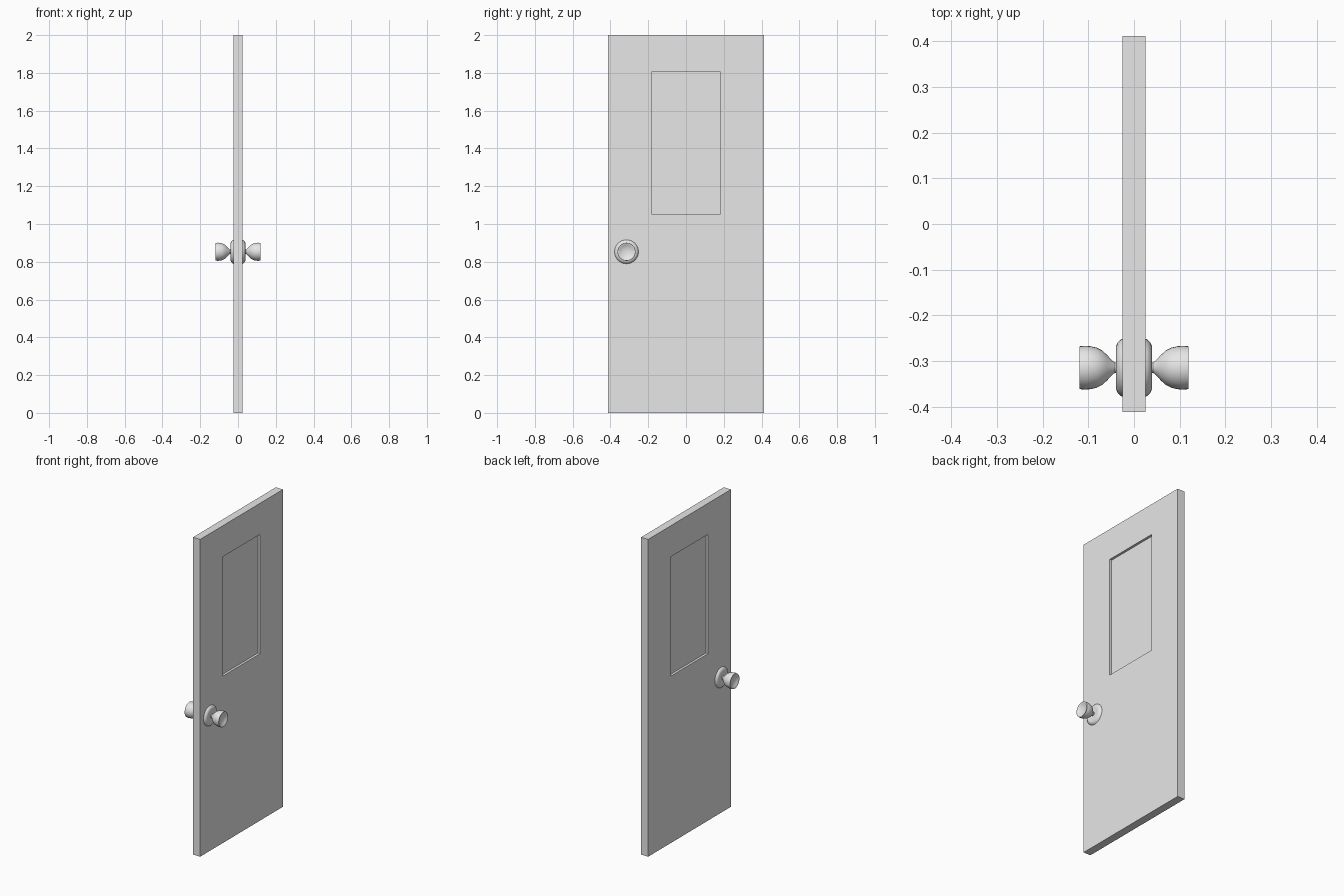
import bpy, bmesh, math
from mathutils import Vector

if "Cube" in bpy.data.objects:
    bpy.data.objects.remove(bpy.data.objects["Cube"])

grey = bpy.data.materials.new("light grey")
grey.use_nodes = True
grey.diffuse_color = (0.8, 0.8, 0.8, 1)
for node in grey.node_tree.nodes:
    if node.type == 'BSDF_PRINCIPLED':
        node.inputs["Base Color"].default_value = (0.8, 0.8, 0.8, 1)


def finish(bm, name):
    bmesh.ops.recalc_face_normals(bm, faces=bm.faces)
    mesh = bpy.data.meshes.new(name)
    bm.to_mesh(mesh)
    bm.free()
    mesh.materials.append(grey)
    obj = bpy.data.objects.new(name, mesh)
    bpy.context.collection.objects.link(obj)
    return obj


# Door slab with a recessed panel on both faces
THICK, WIDTH, HEIGHT = 0.05, 0.824, 2.0
PANEL_Y, PANEL_LOW, PANEL_HIGH, RECESS = 0.183, 1.052, 1.804, 0.015

bm = bmesh.new()
bmesh.ops.create_cube(bm, size=1)
for v in bm.verts:
    v.co = Vector((v.co.x * THICK, v.co.y * WIDTH, (v.co.z + 0.5) * HEIGHT))
bm.normal_update()
for face in [f for f in bm.faces if abs(f.normal.x) > 0.9]:
    bmesh.ops.inset_individual(bm, faces=[face], thickness=0.1)
    for v in face.verts:
        v.co.y = math.copysign(PANEL_Y, v.co.y)
        v.co.z = PANEL_HIGH if v.co.z > HEIGHT / 2 else PANEL_LOW
    side = math.copysign(1, face.calc_center_median().x)
    panel = bmesh.ops.extrude_discrete_faces(bm, faces=[face])["faces"][0]
    for v in panel.verts:
        v.co.x -= side * RECESS
finish(bm, "door_slab")

# Turned hardware: profiles are (distance from door centre, radius)
KNOB_CENTRE = Vector((0, -0.315, 0.853))


def lathe(name, profile, segments=32):
    bm = bmesh.new()
    verts = [bm.verts.new(KNOB_CENTRE + Vector((x, 0, r))) for x, r in profile]
    edges = [bm.edges.new(pair) for pair in zip(verts, verts[1:])]
    bmesh.ops.spin(bm, geom=verts + edges, cent=KNOB_CENTRE, axis=(1, 0, 0),
                   angle=math.tau, steps=segments, use_duplicate=False)
    bmesh.ops.remove_doubles(bm, verts=bm.verts, dist=0.0001)
    obj = finish(bm, name)
    bpy.ops.object.select_all(action='DESELECT')
    obj.select_set(True)
    bpy.context.view_layer.objects.active = obj
    bpy.ops.object.shade_smooth_by_angle(angle=math.radians(40))
    obj.modifiers.new("other_side", 'MIRROR').use_axis[0] = True
    return obj


lathe("knob_rosettes", [(0.024, 0.064), (0.029, 0.062), (0.036, 0.055),
                        (0.039, 0.048), (0.039, 0.042), (0.037, 0.02),
                        (0.037, 0)])
lathe("door_knobs", [(0.034, 0.012), (0.042, 0.011), (0.05, 0.018),
                     (0.059, 0.028), (0.07, 0.038), (0.082, 0.044),
                     (0.095, 0.047), (0.106, 0.048), (0.119, 0.047),
                     (0.119, 0.043), (0.114, 0.036), (0.109, 0.024),
                     (0.107, 0.012), (0.106, 0)])
